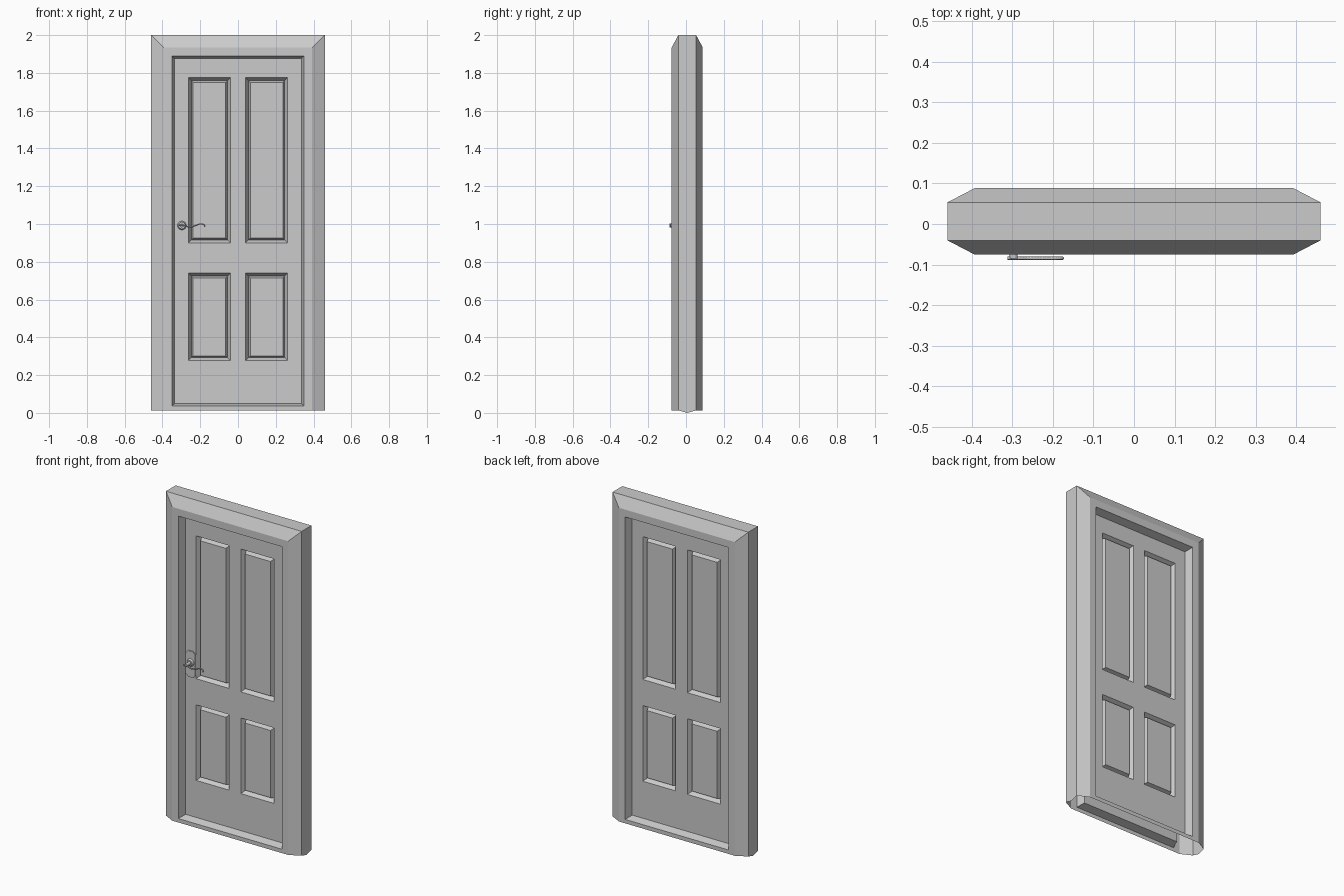
import bpy, bmesh, math
from mathutils import Matrix

if "Cube" in bpy.data.objects:
    bpy.data.objects.remove(bpy.data.objects["Cube"])

MID = 0.0065  # y of the door's middle plane


def finish(name, bm, y=0.0, mirror=False):
    me = bpy.data.meshes.new(name)
    bm.to_mesh(me)
    bm.free()
    ob = bpy.data.objects.new(name, me)
    ob.location.y = y
    bpy.context.collection.objects.link(ob)
    if mirror:
        m = ob.modifiers.new("both_sides", 'MIRROR')
        m.use_axis = (False, True, False)
        m.merge_threshold = 0.0005
    return ob


# Frame: hollow casing, open at the bottom, from nested loops (half width, top, bottom, y)
bm = bmesh.new()
loops = [(.46, 2.0, .0, .0), (.46, 2.0, .013, -.047), (.393, 1.935, .013, -.082),
         (.35, 1.89, .037, -.082), (.347, 1.887, .04, -.072), (.335, 1.875, .05, -.036)]
rings = [[bm.verts.new(p) for p in ((-x, y, zb), (-x, y, zt), (x, y, zt), (x, y, zb))]
         for x, zt, zb, y in loops]
for n, (a, b) in enumerate(zip(rings, rings[1:])):
    for i in range(4 if n >= 2 else 3):      # the sill only closes the inner loops
        j = (i + 1) % 4
        bm.faces.new((a[i], a[j], b[j], b[i]))
finish("door_frame", bm, MID, True)

# Door leaf: grid of faces with four raised-and-fielded panels
bm = bmesh.new()
xs = [-.335, -.263, -.04, .04, .263, .335]
zs = [.05, .277, .74, .90, 1.775, 1.875]
grid = [[bm.verts.new((x, -.036, z)) for x in xs] for z in zs]
panels = []
for r in range(5):
    for c in range(5):
        f = bm.faces.new((grid[r][c], grid[r][c + 1], grid[r + 1][c + 1], grid[r + 1][c]))
        if r in (1, 3) and c in (1, 3):
            panels.append(f)
bm.normal_update()
bmesh.ops.inset_individual(bm, faces=panels, thickness=.023, depth=-.03)
bm.normal_update()
bmesh.ops.inset_individual(bm, faces=panels, thickness=.013, depth=.025)
finish("door_leaf", bm, MID, True)

# Handle plate: upright plate with clipped corners
bm = bmesh.new()
hx, hz, k = .032, .08, .016
outline = [(hx, -hz + k), (hx, hz - k), (hx - k, hz), (-hx + k, hz),
           (-hx, hz - k), (-hx, -hz + k), (-hx + k, -hz), (hx - k, -hz)]
back = bm.faces.new([bm.verts.new((-.297 + x, -.028, .982 + z)) for x, z in outline])
front = bmesh.ops.extrude_face_region(bm, geom=[back])["geom"]
bmesh.ops.translate(bm, verts=[g for g in front if isinstance(g, bmesh.types.BMVert)],
                    vec=(0, -.008, 0))
bmesh.ops.recalc_face_normals(bm, faces=bm.faces)
finish("handle_plate", bm)


# Round collar and spindle of the handle
def disc(name, r1, r2, y0, y1):
    bm = bmesh.new()
    bmesh.ops.create_cone(bm, cap_ends=True, segments=16, radius1=r1, radius2=r2,
                          depth=y0 - y1,
                          matrix=Matrix.Translation((-.297, (y0 + y1) / 2, .992))
                          @ Matrix.Rotation(math.pi / 2, 4, 'X'))
    finish(name, bm)


disc("handle_collar", .024, .018, -.035, -.046)
disc("handle_spindle", .010, .010, -.044, -.085)

# Lever: wavy bar with a curled tip
cu = bpy.data.curves.new("handle_lever", 'CURVE')
cu.dimensions = '3D'
cu.bevel_depth = .004
cu.bevel_resolution = 1
cu.resolution_u = 4
cu.use_fill_caps = True
path = [(-.312, .994), (-.285, .992), (-.255, .984), (-.225, .992), (-.195, 1.0),
        (-.177, .993), (-.178, .983)]
sp = cu.splines.new('BEZIER')
sp.bezier_points.add(len(path) - 1)
for bp, (x, z) in zip(sp.bezier_points, path):
    bp.co = (x, -.0845, z)
    bp.handle_left_type = bp.handle_right_type = 'AUTO'
bpy.context.collection.objects.link(bpy.data.objects.new("handle_lever", cu))
